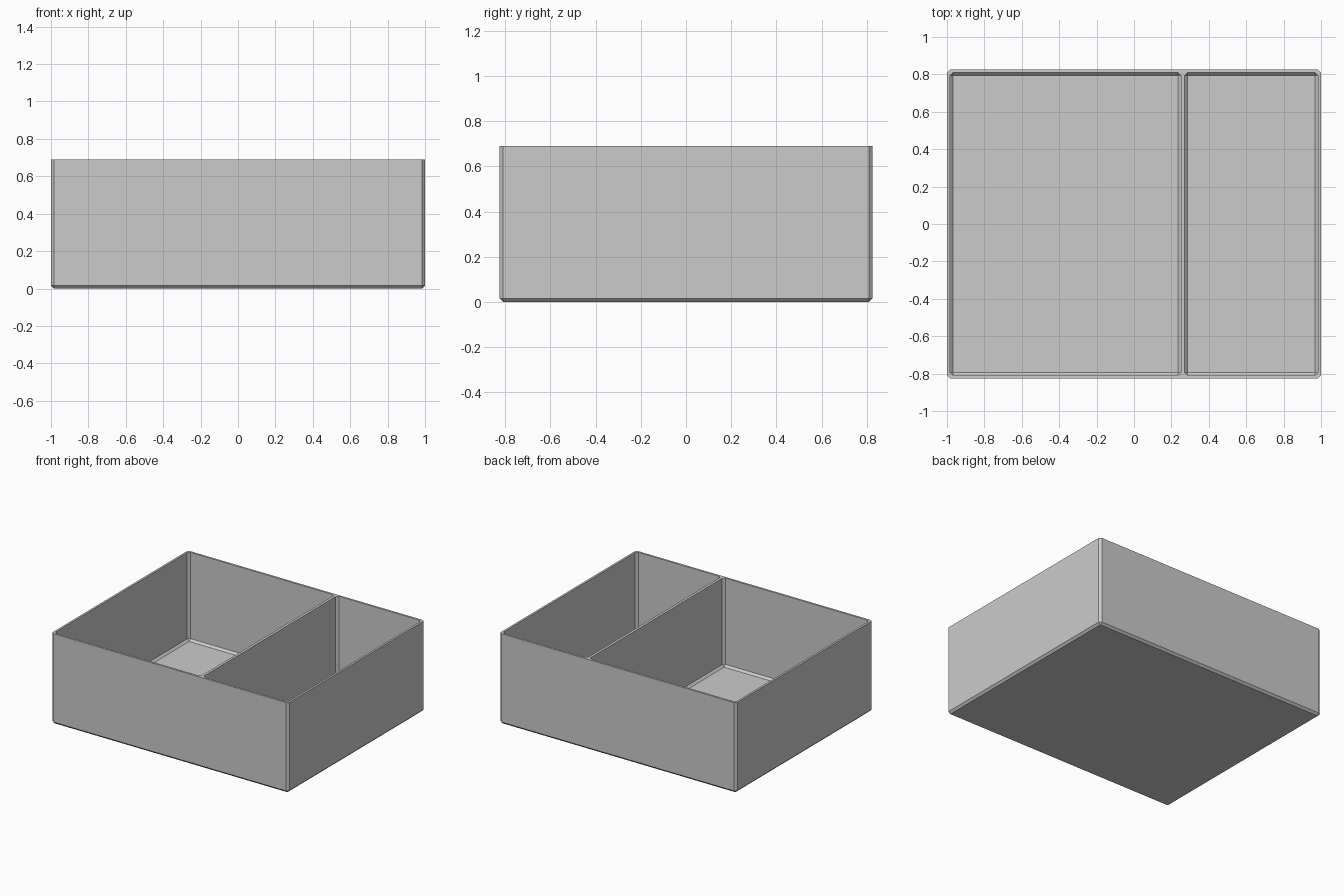
import bpy
import bmesh

cube = bpy.data.objects.get("Cube")
if cube:
    bpy.data.objects.remove(cube, do_unlink=True)

HALF_X, HALF_Y, HEIGHT = 1.0, 0.825, 0.69
WALL, CHAMFER = 0.016, 0.016
DIVIDER_LEFT, DIVIDER_RIGHT = 0.25, 0.27

grey = bpy.data.materials.new("plain grey")
grey.use_nodes = True
grey.diffuse_color = (0.6, 0.6, 0.6, 1)
grey.node_tree.nodes["Principled BSDF"].inputs["Base Color"].default_value = grey.diffuse_color


def chamfered_block(name, low, high, chamfer):
    """Block with chamfered upright and bottom edges and a sharp top."""
    bm = bmesh.new()
    bmesh.ops.create_cube(bm, size=1)
    for v in bm.verts:
        v.co = [(a + b) / 2 + c * (b - a) for a, b, c in zip(low, high, v.co)]
    edges = [e for e in bm.edges if min(v.co.z for v in e.verts) < low[2] + 0.001]
    bmesh.ops.bevel(bm, geom=edges, offset=chamfer, segments=1, affect='EDGES')
    bmesh.ops.recalc_face_normals(bm, faces=bm.faces)
    mesh = bpy.data.meshes.new(name)
    bm.to_mesh(mesh)
    bm.free()
    mesh.materials.append(grey)
    obj = bpy.data.objects.new(name, mesh)
    bpy.context.collection.objects.link(obj)
    return obj


# Outer body of the tray
tray = chamfered_block("divided_tray", (-HALF_X, -HALF_Y, 0),
                       (HALF_X, HALF_Y, HEIGHT), CHAMFER)

# Two open compartments, leaving a thin divider between them
spans = {"large_compartment": (-HALF_X + WALL, DIVIDER_LEFT),
         "small_compartment": (DIVIDER_RIGHT, HALF_X - WALL)}
bpy.context.view_layer.objects.active = tray
for name, (x0, x1) in spans.items():
    cutter = chamfered_block(name + "_cutter", (x0, -HALF_Y + WALL, WALL),
                             (x1, HALF_Y - WALL, HEIGHT + 0.1), CHAMFER)
    cutter.hide_render = True
    cut = tray.modifiers.new(name, 'BOOLEAN')
    cut.operation = 'DIFFERENCE'
    cut.solver = 'EXACT'
    cut.object = cutter
    bpy.ops.object.modifier_apply(modifier=cut.name)
    bpy.data.objects.remove(cutter, do_unlink=True)
